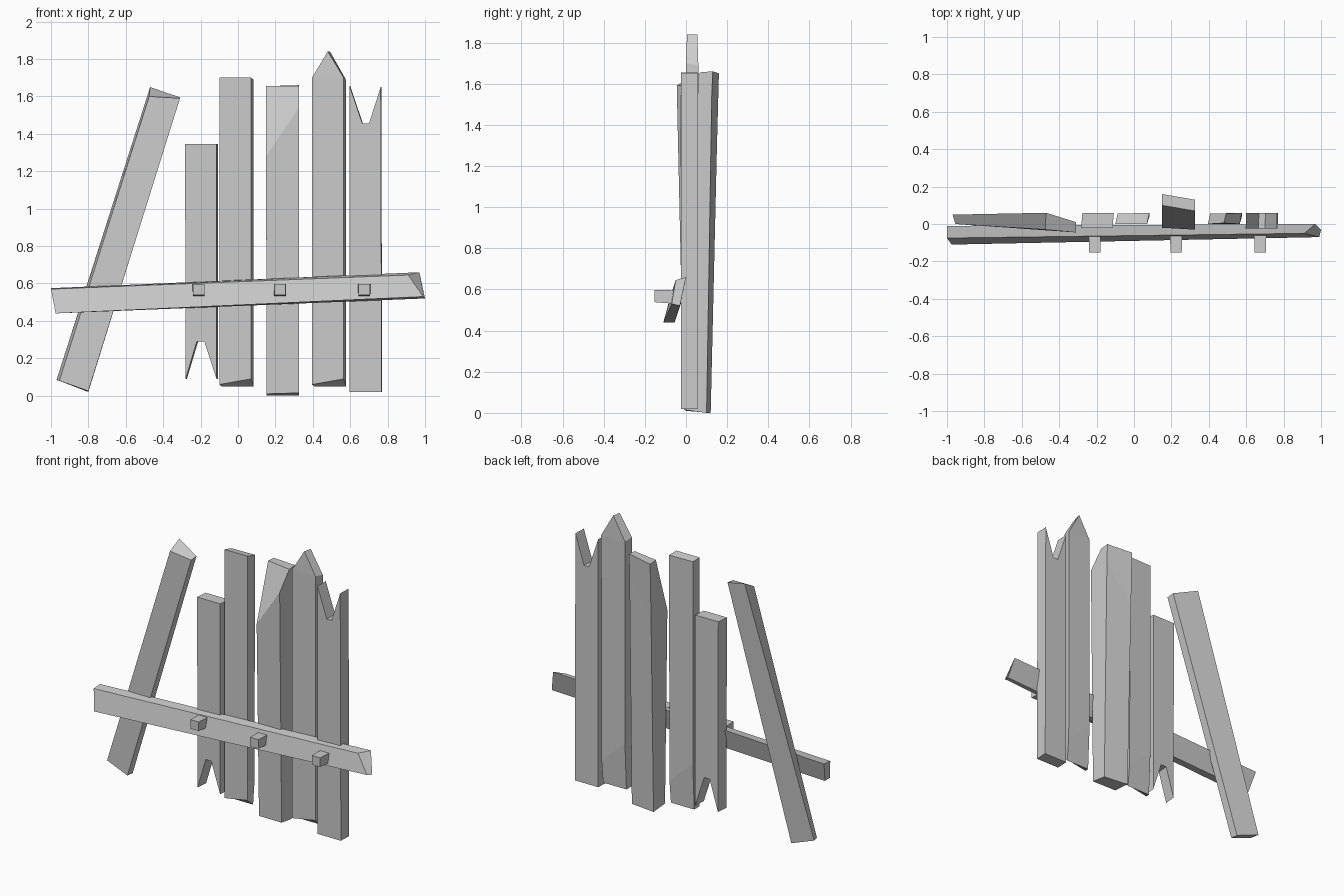
import bpy, bmesh


def loft(name, rings):
    """Skin a list of equal-length vertex rings and cap both ends."""
    bm = bmesh.new()
    vs = [[bm.verts.new(p) for p in r] for r in rings]
    n = len(rings[0])
    for a, b in zip(vs, vs[1:]):
        for i in range(n):
            j = (i + 1) % n
            bm.faces.new((a[i], a[j], b[j], b[i]))
    bm.faces.new(vs[0][::-1])
    bm.faces.new(vs[-1])
    bmesh.ops.remove_doubles(bm, verts=bm.verts, dist=0.0005)
    bmesh.ops.recalc_face_normals(bm, faces=bm.faces)
    me = bpy.data.meshes.new(name)
    bm.to_mesh(me)
    bm.free()
    ob = bpy.data.objects.new(name, me)
    bpy.context.collection.objects.link(ob)
    return ob


def flat_board(name, outline, y0, y1, shift=0.0):
    """Extrude a front outline (x, z) from y0 to y1, sliding sideways by shift."""
    return loft(name, [[(x, y0, z) for x, z in outline],
                       [(x + shift, y1, z) for x, z in outline]])


def bent_board(name, x, point=None):
    """Board with a slanted foot, chamfered behind; optional pointed top."""
    l, r, d = x, x + 0.17, 0.012
    rings = [[(l, 0, 0.06), (r, 0, 0.09), (r + d, 0.04, 0.05), (l + d, 0.04, 0.05)],
             [(l, 0, 0.38), (r, 0, 0.22), (r + d, 0.055, 0.2), (l + d, 0.055, 0.36)],
             [(l, 0, 1.70), (r, 0, 1.70), (r + d, 0.06, 1.69), (l + d, 0.055, 1.69)]]
    if point:
        m = (l + r) / 2
        rings.append([(m, 0.005, point)] * 2 + [(m + d, 0.055, point)] * 2)
    return loft(name, rings)


# Leaning board with twisted, slanted top
loft("leaning_board", [
    [(-0.955, 0.0, 0.08), (-0.80, -0.01, 0.025), (-0.80, 0.045, 0.02), (-0.97, 0.05, 0.085)],
    [(-0.475, -0.03, 1.60), (-0.31, -0.045, 1.59), (-0.31, 0.01, 1.595), (-0.47, 0.06, 1.65)]])

# Short board with notched foot
flat_board("short_board", [(-0.28, 0.09), (-0.22, 0.29), (-0.18, 0.29), (-0.115, 0.09),
                           (-0.115, 1.345), (-0.283, 1.345)], -0.022, 0.058, 0.007)

# Plain and pointed boards
bent_board("plain_board", -0.10)
bent_board("pointed_board", 0.395, 1.84)

# Thick board with its front cut back near the top
loft("thick_board", [
    [(0.153, 0.0, 0.01), (0.325, -0.01, 0.015), (0.325, 0.10, 0.0), (0.153, 0.12, 0.0)],
    [(0.15, -0.02, 1.28), (0.325, -0.03, 1.54), (0.325, 0.125, 1.54), (0.15, 0.15, 1.28)],
    [(0.15, 0.10, 1.655), (0.325, 0.07, 1.655), (0.325, 0.13, 1.66), (0.15, 0.16, 1.65)]])

# Board with notched top
flat_board("notched_board", [(0.597, 0.02), (0.768, 0.02), (0.763, 1.65), (0.70, 1.455),
                             (0.665, 1.455), (0.597, 1.655)], -0.025, 0.058, 0.003)

# Cross rail, tilted and chamfered at the right end
loft("cross_rail", [
    [(-0.975, -0.11, 0.44), (-1.0, -0.075, 0.57), (-1.0, -0.01, 0.575), (-0.975, -0.055, 0.44)],
    [(0.99, -0.07, 0.53), (0.91, -0.05, 0.645), (0.97, 0.0, 0.66), (1.0, -0.03, 0.52)]])

# Pegs through the rail, slightly wider at the base
for i, x in enumerate((-0.21, 0.225, 0.675)):
    def square(h, y, z):
        return [(x + a * h, y, z + b * h) for a, b in ((-1, -1), (1, -1), (1, 1), (-1, 1))]
    loft(f"peg_{i + 1}", [square(0.03, -0.152, 0.568), square(0.033, -0.035, 0.562)])
